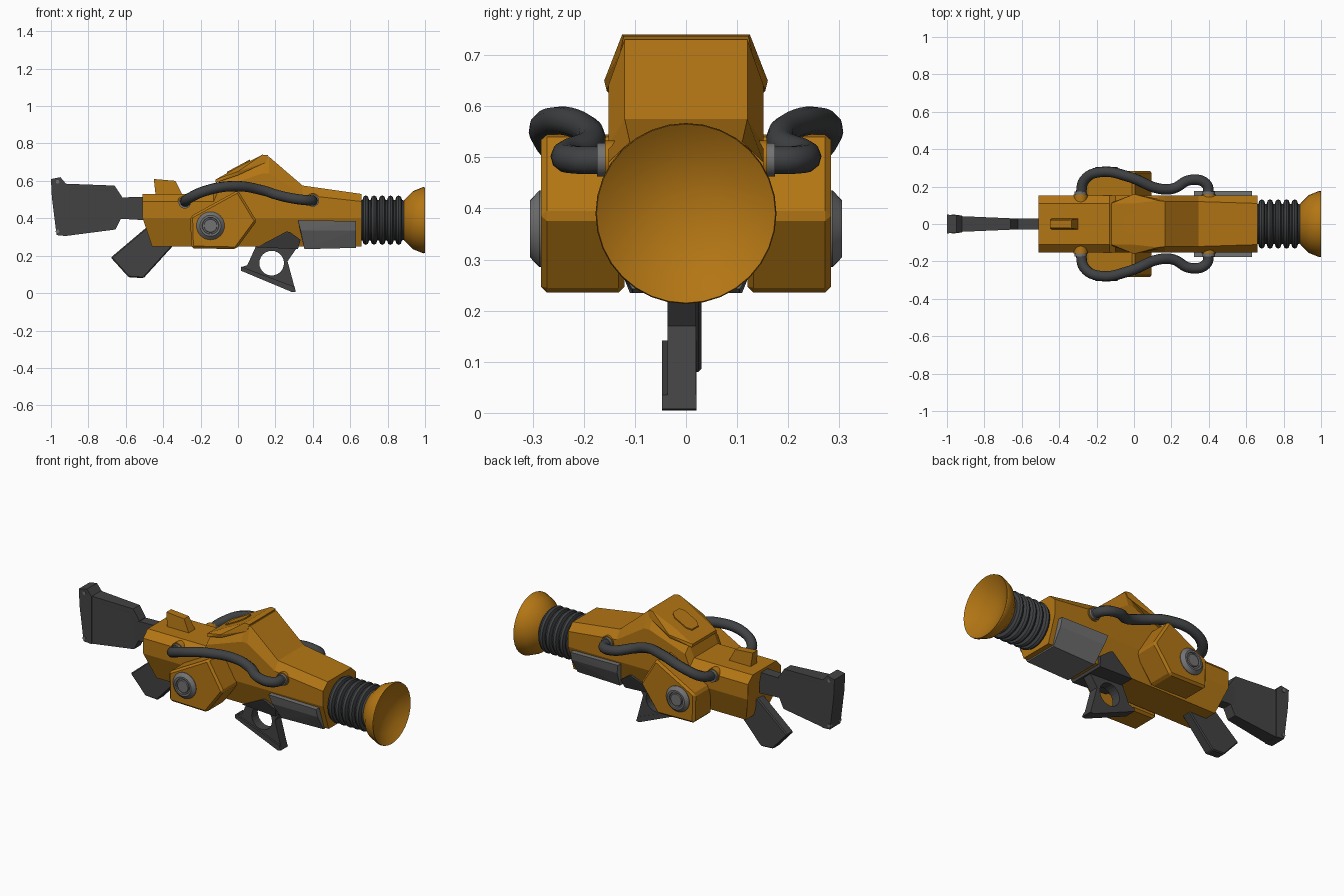
import bpy, bmesh, math
from mathutils import Matrix

cube = bpy.data.objects.get("Cube")
if cube:
    bpy.data.objects.remove(cube, do_unlink=True)


def material(name, r, g, b):
    m = bpy.data.materials.new(name)
    m.use_nodes = True
    m.diffuse_color = (r, g, b, 1)
    m.node_tree.nodes["Principled BSDF"].inputs["Base Color"].default_value = (r, g, b, 1)
    return m


AMBER = material("amber paint", 0.45, 0.18, 0.007)
DARK = material("dark gunmetal", 0.055, 0.055, 0.056)
RUBBER = material("dark rubber", 0.05, 0.052, 0.055)
GREY = material("grey steel", 0.17, 0.17, 0.17)


def finish(name, bm, mat, smooth=False, matrix=None, bevel=0):
    bmesh.ops.remove_doubles(bm, verts=bm.verts, dist=0.0001)
    bmesh.ops.recalc_face_normals(bm, faces=bm.faces)
    me = bpy.data.meshes.new(name)
    bm.to_mesh(me)
    bm.free()
    if matrix:
        me.transform(matrix)
    me.materials.append(mat)
    ob = bpy.data.objects.new(name, me)
    bpy.context.collection.objects.link(ob)
    if bevel:
        mod = ob.modifiers.new("edge bevel", "BEVEL")
        mod.width, mod.segments, mod.limit_method = bevel, 1, "ANGLE"
        mod.angle_limit = math.radians(30)
    if smooth:
        bpy.ops.object.select_all(action="DESELECT")
        ob.select_set(True)
        bpy.context.view_layer.objects.active = ob
        bpy.ops.object.shade_smooth_by_angle(angle=math.radians(35))
    return ob


def prism(name, outline, y0, y1, mat, hole=None, inset=0, width=None, bevel=0):
    """Side outline in x and z, extruded from y0 to y1."""
    bm = bmesh.new()
    loops = [outline]
    if hole:
        hx, hz, r = hole
        loops.append([(hx + r * math.cos(i * math.tau / 24), hz + r * math.sin(i * math.tau / 24))
                      for i in range(24)])
        edges = []
        for loop in loops:
            vs = [bm.verts.new((x, y0, z)) for x, z in loop]
            edges += [bm.edges.new((vs[i - 1], vs[i])) for i in range(len(vs))]
        bmesh.ops.triangle_fill(bm, edges=edges, use_beauty=True, use_dissolve=False)
    else:
        bm.faces.new([bm.verts.new((x, y0, z)) for x, z in outline])
    ext = bmesh.ops.extrude_face_region(bm, geom=bm.faces[:])
    for v in ext["geom"]:
        if isinstance(v, bmesh.types.BMVert):
            v.co.y = y1
    bmesh.ops.recalc_face_normals(bm, faces=bm.faces)
    if inset:
        sides = [f for f in bm.faces if abs(f.normal.y) > 0.9]
        bmesh.ops.inset_individual(bm, faces=sides, thickness=inset, depth=0)
        bmesh.ops.inset_individual(bm, faces=sides, thickness=0.004, depth=-0.008)
    if width:
        for v in bm.verts:
            v.co.y *= width(v.co.x)
    return finish(name, bm, mat, bevel=bevel)


def hull(name, half, mat, bevel=0):
    """Convex block from points mirrored across y."""
    bm = bmesh.new()
    for x, y, z in half:
        for s in (-1, 1):
            bm.verts.new((x, s * y, z))
    bmesh.ops.convex_hull(bm, input=bm.verts[:])
    bmesh.ops.dissolve_limit(bm, angle_limit=0.02, verts=bm.verts[:], edges=bm.edges[:])
    return finish(name, bm, mat, bevel=bevel)


def lathe(name, profile, mat, matrix, steps=32):
    """Profile of (height, radius), turned around local z."""
    bm = bmesh.new()
    vs = [bm.verts.new((r, 0, h)) for h, r in profile]
    es = [bm.edges.new(p) for p in zip(vs, vs[1:])]
    bmesh.ops.spin(bm, geom=vs + es, axis=(0, 0, 1), cent=(0, 0, 0),
                   angle=math.tau, steps=steps, use_duplicate=False)
    return finish(name, bm, mat, smooth=True, matrix=matrix)


def side_axis(x, z, s):
    """Local z pointing outward to the given side."""
    return Matrix.Translation((x, 0, z)) @ Matrix.Rotation(-s * math.pi / 2, 4, "X")


# Main body: eight-sided sections joined along x
stations = [(-0.51, 0.11, 0.53, 0.49), (-0.13, 0.11, 0.53, 0.49), (-0.10, 0.11, 0.60, 0.56),
            (0.13, 0.12, 0.72, 0.64), (0.165, 0.12, 0.73, 0.64),
            (0.345, 0.12, 0.575, 0.525), (0.66, 0.11, 0.53, 0.49)]
bm = bmesh.new()
rings = []
for i, (x, top, zt, zs) in enumerate(stations):
    bottom_x = x + (0.05 if i == 0 else 0)
    half = [(x, top, zt), (x, 0.152, zs), (x, 0.152, 0.40), (bottom_x, 0.10, 0.25)]
    ring = half + [(px, -y, z) for px, y, z in reversed(half)]
    rings.append([bm.verts.new(p) for p in ring])
for a, b in zip(rings, rings[1:]):
    for i in range(8):
        bm.faces.new((a[i - 1], a[i], b[i], b[i - 1]))
bm.faces.new(rings[0])
bm.faces.new(rings[-1])
finish("main_body", bm, AMBER)

# Hump cover with raised hatch, and rear sight fin
hull("hump_cover", [(-0.12, 0.11, 0.607), (-0.12, 0.115, 0.59), (0, 0.11, 0.674), (0, 0.16, 0.65),
                    (0, 0.155, 0.63), (0.13, 0.125, 0.74), (0.16, 0.122, 0.737),
                    (0.15, 0.13, 0.70)], AMBER)
hull("cover_hatch", [(x, y, 0.672 + 0.535 * x + dz) for dz in (-0.01, 0.008)
                     for x, y in ((-0.06, 0.03), (-0.035, 0.05), (0.04, 0.05), (0.065, 0.03))], AMBER)
hull("sight_fin", [(-0.44, 0.03, 0.52), (-0.45, 0.022, 0.61), (-0.335, 0.022, 0.60),
                   (-0.295, 0.03, 0.52)], AMBER)

# Ribbed neck and flared muzzle
along_x = Matrix.Translation((0, 0, 0.39)) @ Matrix.Rotation(math.pi / 2, 4, "Y")
ribs = [(0.64, 0.0), (0.64, 0.108)]
for i in range(5):
    start = 0.665 + i * 0.044
    ribs += [(start, 0.108), (start + 0.006, 0.126), (start + 0.018, 0.132),
             (start + 0.03, 0.126), (start + 0.036, 0.108)]
lathe("ribbed_neck", ribs + [(0.90, 0.10), (0.90, 0)], RUBBER, along_x)
lathe("muzzle", [(0.88, 0), (0.88, 0.09), (0.89, 0.11), (0.935, 0.155), (0.99, 0.177), (1.0, 0.175),
                 (0.993, 0.165), (0.965, 0.12), (0.945, 0.06), (0.94, 0)], AMBER, along_x)

# Lower steel guard and dark foregrip bracket
hull("lower_guard", [(0.32, 0.176, 0.39), (0.63, 0.176, 0.385), (0.32, 0.15, 0.39), (0.63, 0.15, 0.385),
                     (0.335, 0.162, 0.335), (0.63, 0.162, 0.335),
                     (0.355, 0.105, 0.235), (0.63, 0.105, 0.242)], GREY)
hull("foregrip_bracket", [(0.10, 0.105, 0.245), (0.32, 0.11, 0.235), (0.335, 0.13, 0.285),
                          (0.26, 0.143, 0.33), (0.28, 0.143, 0.325)], DARK)

# Foregrip with round opening and foot rail
prism("foregrip", [(0.10, 0.26), (0.05, 0.15), (0.02, 0.14), (0.015, 0.12), (0.29, 0.005),
                   (0.31, 0.008), (0.30, 0.04), (0.265, 0.17), (0.32, 0.25)],
      -0.036, 0.02, DARK, hole=(0.18, 0.16, 0.066))
prism("foot_rail", [(0.015, 0.142), (0.015, 0.12), (0.29, 0.005), (0.31, 0.008), (0.30, 0.035)],
      -0.047, 0.021, DARK)

# Rear grip
prism("rear_grip", [(-0.68, 0.19), (-0.585, 0.085), (-0.505, 0.08), (-0.35, 0.25),
                    (-0.36, 0.30), (-0.485, 0.355)], -0.03, 0.03, DARK, bevel=0.006)


# Stock: neck, recessed panel body and butt plate, widening to the rear
def stock_width(x):
    return 0.032 + 0.018 * max(0, (-0.62 - x) / 0.38)


prism("stock_neck", [(-0.67, 0.51), (-0.50, 0.515), (-0.50, 0.39), (-0.67, 0.40)],
      -0.03, 0.03, DARK)
prism("stock_body", [(-0.925, 0.585), (-0.66, 0.575), (-0.62, 0.515), (-0.625, 0.40),
                     (-0.655, 0.34), (-0.925, 0.305)], -0.9, 0.9, DARK, inset=0.03, width=stock_width)
prism("butt_plate", [(-1.0, 0.61), (-0.95, 0.62), (-0.92, 0.585), (-0.92, 0.305),
                     (-0.97, 0.31), (-0.995, 0.51)], -1, 1, DARK, width=stock_width)

# Mirrored side parts: pods, dials, hoses and their fittings
for s, side in ((1, "left"), (-1, "right")):
    prism(side + "_pod", [(0, 0.55), (0.10, 0.385), (-0.01, 0.235), (-0.25, 0.24), (-0.255, 0.41)],
          s * 0.12, s * 0.284, AMBER, bevel=0.012)
    lathe(side + "_dial", [(0.27, 0), (0.27, 0.075), (0.287, 0.075), (0.305, 0.056), (0.305, 0.045),
                           (0.297, 0.043), (0.297, 0.036), (0.304, 0.034), (0.304, 0)],
          GREY, side_axis(-0.147, 0.36, s))
    for z in (0.595, 0.33):
        lathe(side + "_stock_screw", [(0.03, 0), (0.03, 0.01), (0.052, 0.01), (0.052, 0)],
              GREY, side_axis(-0.965, z, s), 12)
    for x, z in ((-0.285, 0.485), (0.40, 0.495)):
        lathe(side + "_hose_mount", [(0.10, 0), (0.10, 0.038), (0.158, 0.038), (0.158, 0)],
              AMBER, side_axis(x, z, s), 16)
        lathe(side + "_hose_collar", [(0.15, 0), (0.15, 0.033), (0.174, 0.033), (0.174, 0)],
              GREY, side_axis(x, z, s), 16)
    path = [(-0.285, 0.15, 0.485), (-0.265, 0.235, 0.505), (-0.18, 0.278, 0.545), (-0.02, 0.25, 0.572),
            (0.13, 0.19, 0.55), (0.21, 0.19, 0.525), (0.30, 0.235, 0.505), (0.385, 0.215, 0.495),
            (0.40, 0.15, 0.495)]
    cu = bpy.data.curves.new(side + "_hose", "CURVE")
    cu.dimensions = "3D"
    cu.bevel_depth, cu.bevel_resolution, cu.resolution_u = 0.028, 3, 6
    cu.use_fill_caps = True
    sp = cu.splines.new("BEZIER")
    sp.bezier_points.add(len(path) - 1)
    for p, (x, y, z) in zip(sp.bezier_points, path):
        p.co = (x, s * y, z)
        p.handle_left_type = p.handle_right_type = "AUTO"
    cu.materials.append(RUBBER)
    hose = bpy.data.objects.new(side + "_hose", cu)
    bpy.context.collection.objects.link(hose)
    bpy.ops.object.select_all(action="DESELECT")
    hose.select_set(True)
    bpy.context.view_layer.objects.active = hose
    bpy.ops.object.convert(target="MESH")
    bpy.ops.object.shade_smooth_by_angle(angle=math.radians(40))
